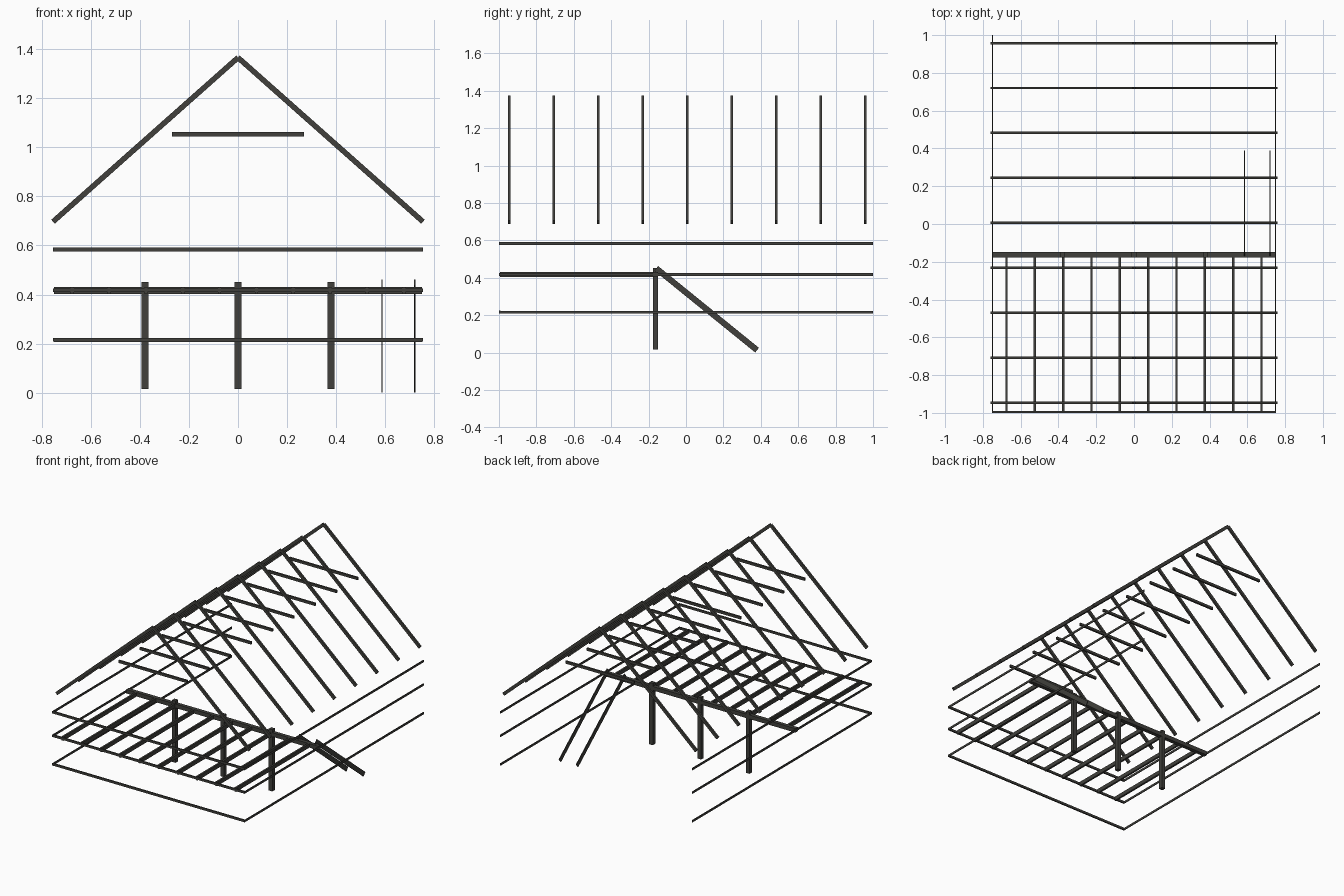
import bpy
import bmesh
from mathutils import Vector, Matrix

cube = bpy.data.objects.get("Cube")
if cube:
    bpy.data.objects.remove(cube, do_unlink=True)

steel = bpy.data.materials.new("dark grey")
steel.use_nodes = True
colour = (0.052, 0.051, 0.045, 1)
steel.diffuse_color = colour
steel.node_tree.nodes["Principled BSDF"].inputs["Base Color"].default_value = colour

X, Y = Vector((1, 0, 0)), Vector((0, 1, 0))


def bars(name, pieces, side, width, depth):
    """One object of straight square-cut bars; width runs along side."""
    bm = bmesh.new()
    for start, end in pieces:
        a, b = Vector(start), Vector(end)
        along = b - a
        up = side.cross(along).normalized()
        frame = Matrix((side * width, up * depth, along)).transposed().to_4x4()
        frame.translation = (a + b) / 2
        bmesh.ops.create_cube(bm, size=1, matrix=frame)
    bmesh.ops.recalc_face_normals(bm, faces=bm.faces)
    mesh = bpy.data.meshes.new(name)
    bm.to_mesh(mesh)
    bm.free()
    mesh.materials.append(steel)
    obj = bpy.data.objects.new(name, mesh)
    bpy.context.collection.objects.link(obj)


# Wall rails: three levels around the front and both sides, back left open
levels = (0.216, 0.418, 0.584)
half = 0.75
bars("side_rails", [((s * half, -1, z), (s * half, 1, z))
                    for s in (-1, 1) for z in levels], X, 0.005, 0.015)
bars("front_rails", [((-half, -0.995, z), (half, -0.995, z)) for z in levels],
     Y, 0.009, 0.016)

# Loft floor: joists, cross beam and posts
beam_y = -0.163
joist_x = [-0.675 + 0.15 * i for i in range(10)]
bars("floor_joists", [((x, -0.995, 0.417), (x, beam_y, 0.417)) for x in joist_x],
     X, 0.013, 0.028)
bars("cross_beam", [((-half, beam_y, 0.417), (half, beam_y, 0.417))], Y, 0.027, 0.028)
bars("posts", [((x, beam_y, 0.016), (x, beam_y, 0.452)) for x in (-0.378, 0, 0.378)],
     X, 0.028, 0.028)

# Roof: paired rafters with a short collar tie on each frame
frame_y = [-0.946 + 0.238 * i for i in range(9)]
bars("rafters", [((s * 0.753, y, 0.697), (0, y, 1.365))
                 for y in frame_y for s in (-1, 1)], Y, 0.013, 0.022)
bars("collar_ties", [((-0.268, y, 1.053), (0.268, y, 1.053)) for y in frame_y],
     Y, 0.013, 0.018)

# Stair stringers leaning on the cross beam
bars("stair_stringers", [((x, -0.159, 0.45), (x, 0.38, 0.013)) for x in (0.586, 0.72)],
     X, 0.005, 0.032)
